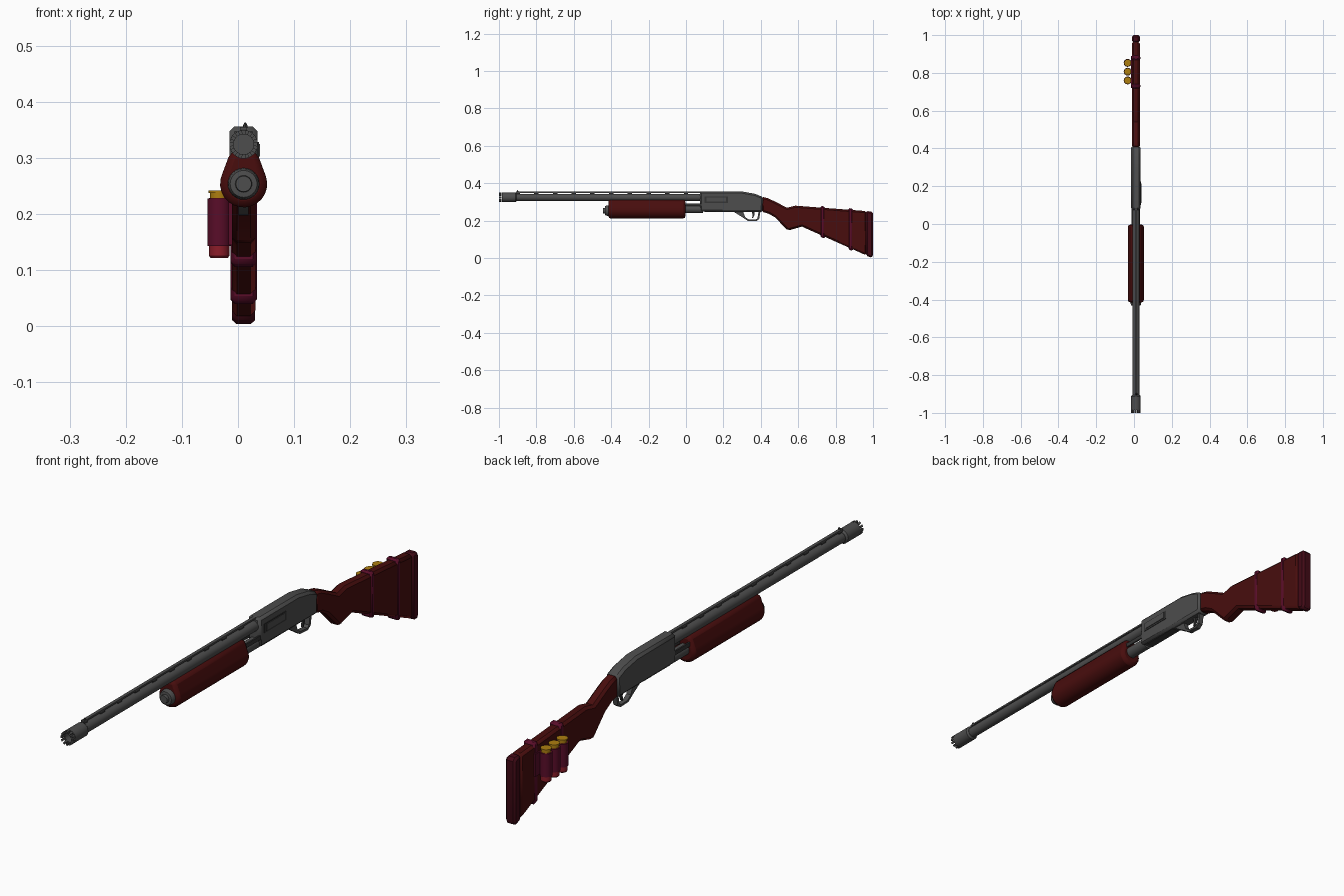
import bpy, bmesh, math
from mathutils import Matrix, Vector

cube = bpy.data.objects.get("Cube")
if cube:
    bpy.data.objects.remove(cube, do_unlink=True)

CX = 0.01  # centre plane of the gun


def material(name, r, g, b):
    m = bpy.data.materials.new(name)
    m.use_nodes = True
    m.diffuse_color = (r, g, b, 1)
    m.node_tree.nodes["Principled BSDF"].inputs["Base Color"].default_value = (r, g, b, 1)
    return m


STEEL = material("gunmetal", 0.075, 0.075, 0.075)
DARK = material("dark steel", 0.035, 0.035, 0.035)
WOOD = material("red wood", 0.065, 0.004, 0.004)
PAD = material("butt rubber", 0.055, 0.003, 0.008)
STRAP = material("burgundy leather", 0.10, 0.004, 0.022)
BRASS = material("brass", 0.42, 0.21, 0.005)
SHELL = material("shell red", 0.26, 0.012, 0.022)


def finish(name, bm, mat, bevel=0.0, segments=1, smooth=True):
    bmesh.ops.recalc_face_normals(bm, faces=bm.faces)
    me = bpy.data.meshes.new(name)
    bm.to_mesh(me)
    bm.free()
    ob = bpy.data.objects.new(name, me)
    bpy.context.collection.objects.link(ob)
    me.materials.append(mat)
    if bevel:
        mod = ob.modifiers.new("bevel", "BEVEL")
        mod.width, mod.segments = bevel, segments
        mod.limit_method, mod.angle_limit = "ANGLE", math.radians(50)
    if smooth:
        bpy.ops.object.select_all(action="DESELECT")
        ob.select_set(True)
        bpy.context.view_layer.objects.active = ob
        bpy.ops.object.shade_smooth_by_angle(angle=math.radians(32))
    return ob


def prism(name, points, direction, mat, **kw):
    """Extrude a closed 3D outline along a direction."""
    bm = bmesh.new()
    face = bm.faces.new([bm.verts.new(p) for p in points])
    ext = bmesh.ops.extrude_face_region(bm, geom=[face])
    moved = [v for v in ext["geom"] if isinstance(v, bmesh.types.BMVert)]
    bmesh.ops.translate(bm, verts=moved, vec=direction)
    return finish(name, bm, mat, **kw)


def side_profile(name, yz, half, mat, x=CX, **kw):
    return prism(name, [(x - half, y, z) for y, z in yz], (2 * half, 0, 0), mat, **kw)


def box(name, x, y, z, mat, **kw):
    return side_profile(name, [(y[0], z[0]), (y[1], z[0]), (y[1], z[1]), (y[0], z[1])],
                        (x[1] - x[0]) / 2, mat, x=(x[0] + x[1]) / 2, **kw)


def lathe(name, origin, profile, mat, vertical=False, sides=24):
    """Turn (radius, distance) pairs about the y axis, or z if vertical."""
    bm = bmesh.new()
    turn = Matrix() if vertical else Matrix.Rotation(-math.pi / 2, 4, "X")
    place = Matrix.Translation(origin) @ turn
    rings = []
    for r, d in profile:
        rings.append([bm.verts.new(place @ Vector((r * math.cos(a), r * math.sin(a), d)))
                      for a in (2 * math.pi * i / sides for i in range(sides))])
    for a, b in zip(rings, rings[1:]):
        for i in range(sides):
            j = (i + 1) % sides
            bm.faces.new((a[i], a[j], b[j], b[i]))
    bm.faces.new(rings[0])
    bm.faces.new(rings[-1])
    return finish(name, bm, mat)


# Barrel and toothed muzzle device
BZ = 0.324
lathe("barrel", (CX, 0, BZ), [(0.019, -0.93), (0.019, 0.1)], STEEL)
lathe("muzzle", (CX, 0, BZ),
      [(0.02, -0.905), (0.0255, -0.912), (0.0255, -0.985), (0.018, -0.985), (0.018, -0.96)], STEEL)
TEETH = 12
for i in range(TEETH):
    a, w = 2 * math.pi * i / TEETH, math.pi / TEETH * 0.6
    pts = [(CX + r * math.cos(a + s), -0.986, BZ + r * math.sin(a + s))
           for r, s in ((0.018, -w), (0.0255, -w), (0.0255, w), (0.018, w))]
    prism("muzzle_tooth", pts, (0, -0.014, 0), STEEL, smooth=False)

# Ventilated rib, its posts and the front bead
box("sight_rib", (CX - 0.006, CX + 0.006), (-0.91, 0.09), (0.349, 0.355), STEEL)
for i in range(10):
    y = -0.9 + 0.1 * i
    box("rib_post", (CX - 0.005, CX + 0.005), (y - 0.012, y + 0.012), (0.338, 0.350), DARK)
lathe("front_bead", (CX + 0.003, -0.9, 0.354), [(0.005, 0), (0.003, 0.006), (0.001, 0.009)],
      DARK, vertical=True, sides=8)

# Magazine tube with cap, and the action bars behind the fore-end
MZ = 0.2535
lathe("magazine_tube", (CX, 0, MZ + 0.008), [(0.021, -0.4), (0.021, 0.09)], STEEL)
lathe("magazine_cap", (CX, 0, MZ),
      [(0.03, -0.40), (0.027, -0.425), (0.024, -0.432), (0.015, -0.433), (0.014, -0.443)], STEEL)
for s in (-1, 1):
    x = CX + s * 0.02
    box("action_bar", (x - 0.003, x + 0.003), (-0.02, 0.1), (0.277, 0.292), DARK)

# Teardrop fore-end
arc = [(CX + 0.042 * math.cos(math.radians(t)), -0.415, MZ + 0.042 * math.sin(math.radians(t)))
       for t in range(155, 386, 15)]
fore = arc + [(CX + 0.023, -0.415, 0.312), (CX - 0.023, -0.415, 0.312)]
prism("fore_end", fore, (0, 0.412, 0), WOOD, bevel=0.012, segments=2)

# Receiver with ejection port
side_profile("receiver", [(0.075, 0.248), (0.41, 0.246), (0.413, 0.325), (0.37, 0.343),
                          (0.30, 0.356), (0.075, 0.356)], 0.025, STEEL, bevel=0.009)
box("ejection_port", (CX + 0.024, CX + 0.027), (0.10, 0.225), (0.295, 0.328), DARK)
box("bolt", (CX + 0.024, CX + 0.029), (0.11, 0.215), (0.302, 0.325), STEEL)
box("loading_gate", (CX - 0.015, CX + 0.015), (0.10, 0.25), (0.2455, 0.25), DARK)

# Trigger guard as a closed loop strip, and trigger
outer = [(0.25, 0.25), (0.305, 0.216), (0.33, 0.199), (0.375, 0.197), (0.391, 0.208), (0.398, 0.25)]
inner = [(0.388, 0.25), (0.382, 0.212), (0.371, 0.205), (0.334, 0.207), (0.316, 0.219), (0.305, 0.25)]
side_profile("trigger_guard", outer + inner, 0.009, STEEL)
side_profile("trigger", [(0.352, 0.25), (0.368, 0.25), (0.366, 0.23), (0.358, 0.213),
                         (0.353, 0.213), (0.356, 0.23)], 0.004, DARK)

# Stock and butt pad
side_profile("stock", [(0.405, 0.328), (0.44, 0.319), (0.48, 0.300), (0.54, 0.269), (0.585, 0.280),
                       (0.965, 0.251), (0.965, 0.014), (0.62, 0.168), (0.545, 0.147),
                       (0.475, 0.218), (0.44, 0.238), (0.405, 0.247)], 0.021, WOOD, bevel=0.009)
side_profile("butt_pad", [(0.962, 0.2515), (0.99, 0.249), (1.0, 0.238), (1.0, 0.018),
                          (0.992, 0.0), (0.962, 0.014)], 0.0205, PAD, bevel=0.008)

# Straps around the stock
for y, top, bottom in ((0.73, 0.277, 0.108), (0.88, 0.266, 0.042)):
    side_profile("stock_strap", [(y - 0.012, top + 0.001), (y + 0.012, top - 0.001),
                                 (y + 0.012, bottom - 0.005), (y - 0.012, bottom + 0.005)],
                 0.0235, STRAP, bevel=0.007)

# Shell carrier with three shells on the side
box("carrier_plate", (CX - 0.027, CX - 0.019), (0.72, 0.89), (0.145, 0.227), STRAP)
for i in range(3):
    at = (-0.0335, 0.76 + 0.0465 * i, 0)
    lathe("shell_loop", at, [(0.021, 0.143), (0.021, 0.227)], STRAP, vertical=True, sides=16)
    lathe("shell_case", at, [(0.015, 0.121), (0.018, 0.125), (0.018, 0.228)], SHELL,
          vertical=True, sides=16)
    lathe("shell_base", at, [(0.0165, 0.226), (0.0165, 0.237), (0.019, 0.237), (0.019, 0.242)],
          BRASS, vertical=True, sides=16)
